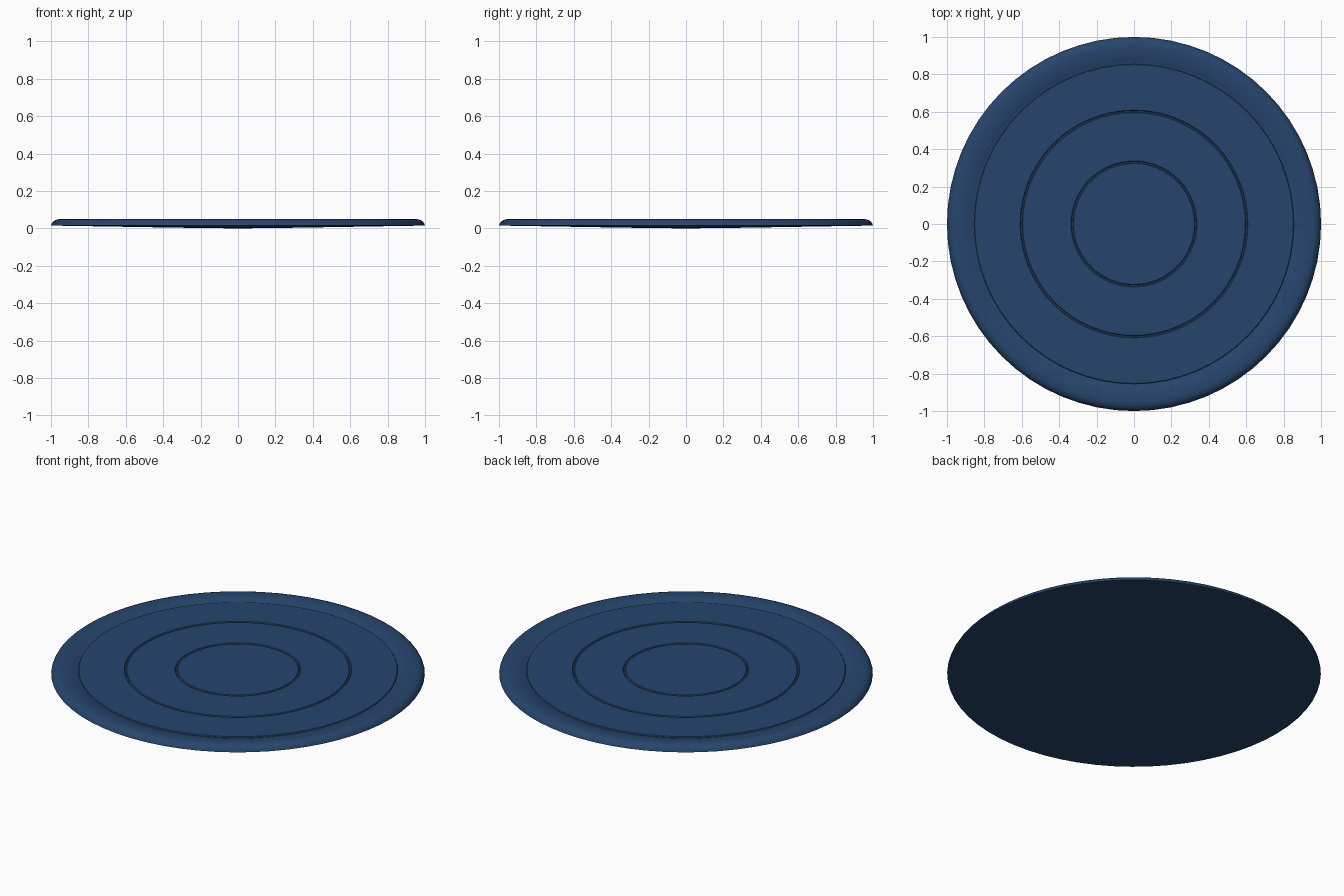
import bpy, bmesh, math

if "Cube" in bpy.data.objects:
    bpy.data.objects.remove(bpy.data.objects["Cube"])

SEGMENTS = 64

navy = bpy.data.materials.new("navy blue")
navy.diffuse_color = (0.020, 0.060, 0.152, 1.0)
navy.use_nodes = True
navy.node_tree.nodes["Principled BSDF"].inputs["Base Color"].default_value = navy.diffuse_color


def lathe(name, profile, segments=SEGMENTS):
    """Revolve an (r, z) profile about z; points with r = 0 become poles."""
    bm = bmesh.new()
    rings = []
    for r, z in profile:
        if r == 0:
            rings.append([bm.verts.new((0, 0, z))])
        else:
            rings.append([bm.verts.new((r * math.cos(2 * math.pi * i / segments),
                                        r * math.sin(2 * math.pi * i / segments), z))
                          for i in range(segments)])
    for a, b in zip(rings, rings[1:]):
        for i in range(segments):
            j = (i + 1) % segments
            corners = [a[i % len(a)], a[j % len(a)], b[j % len(b)], b[i % len(b)]]
            bm.faces.new(list(dict.fromkeys(corners)))
    bmesh.ops.recalc_face_normals(bm, faces=bm.faces[:])
    mesh = bpy.data.meshes.new(name)
    bm.to_mesh(mesh)
    bm.free()
    mesh.materials.append(navy)
    obj = bpy.data.objects.new(name, mesh)
    bpy.context.collection.objects.link(obj)
    bpy.ops.object.select_all(action='DESELECT')
    obj.select_set(True)
    bpy.context.view_layer.objects.active = obj
    bpy.ops.object.shade_smooth_by_angle(angle=math.radians(32))
    return obj


def groove(r, z, half=0.007, depth=0.005):
    """Narrow ring channel in the top face."""
    return [(r - half, z), (r - half * 0.5, z - depth),
            (r + half * 0.5, z - depth), (r + half, z)]


TOP = 0.039

# disc: grooved top, rounded raised lip and very shallow dished underside
profile = [(0, TOP)]
profile += groove(0.33, TOP)
profile += groove(0.602, TOP)
profile += [(0.852, TOP), (0.855, 0.034), (0.859, 0.034)]
# rounded lip
profile += [(0.875, 0.040), (0.895, 0.045), (0.92, 0.049), (0.945, 0.050),
            (0.965, 0.0485), (0.98, 0.043), (0.991, 0.033), (0.997, 0.023),
            (1.0, 0.015)]
# underside
profile += [(0.96, 0.0145), (0.75, 0.011), (0.45, 0.006), (0.2, 0.002), (0, 0.0)]
lathe("disc", profile)
